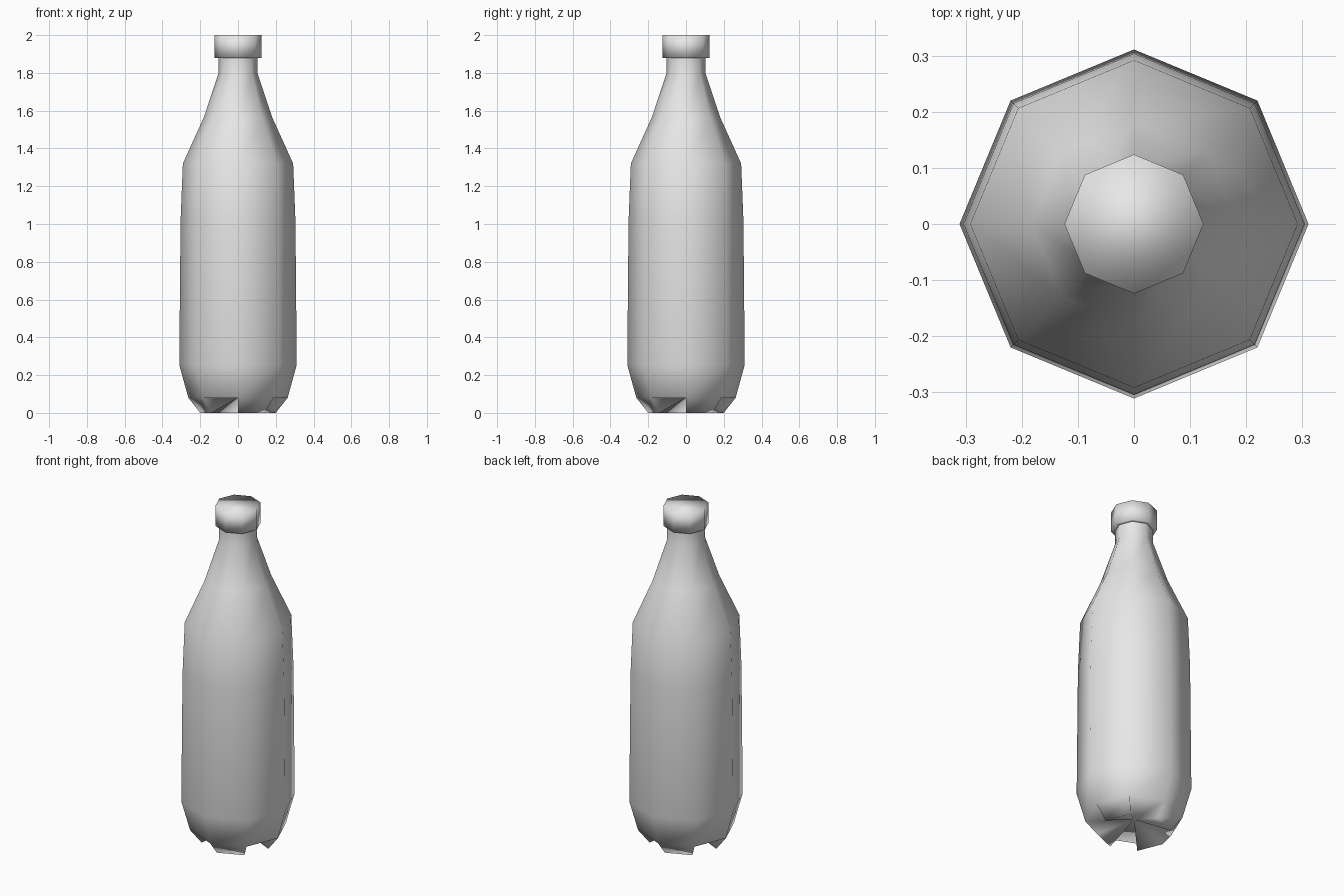
import bpy
import bmesh
import math

SIDES = 8

default_cube = bpy.data.objects.get("Cube")
if default_cube:
    bpy.data.objects.remove(default_cube, do_unlink=True)

grey = bpy.data.materials.new("light_grey")
grey.use_nodes = True
colour = (0.8, 0.8, 0.8, 1)
grey.diffuse_color = colour
grey.node_tree.nodes["Principled BSDF"].inputs["Base Color"].default_value = colour


def ring(bm, radius, z):
    """Octagonal ring of vertices with a corner on +x."""
    step = math.tau / SIDES
    return [bm.verts.new((radius * math.cos(i * step), radius * math.sin(i * step), z))
            for i in range(SIDES)]


def loft(bm, profile):
    """Skin rings of (radius, height) and return them."""
    rings = [ring(bm, r, z) for r, z in profile]
    for low, high in zip(rings, rings[1:]):
        for i in range(SIDES):
            j = (i + 1) % SIDES
            bm.faces.new((low[i], low[j], high[j], high[i]))
    return rings


def finish(bm, name):
    bmesh.ops.recalc_face_normals(bm, faces=bm.faces)
    for face in bm.faces:
        face.smooth = True
    mesh = bpy.data.meshes.new(name)
    bm.to_mesh(mesh)
    bm.free()
    mesh.materials.append(grey)
    obj = bpy.data.objects.new(name, mesh)
    bpy.context.collection.objects.link(obj)
    return obj


# Bottle body, shoulder and neck
bm = bmesh.new()
rings = loft(bm, [(0.263, 0.08), (0.311, 0.255), (0.304, 1.02), (0.292, 1.32),
                  (0.183, 1.56), (0.103, 1.8), (0.103, 1.88)])
base = rings[0]

# Four wedge feet alternating with open gaps around the base centre
centre = bm.verts.new((0, 0, 0.08))
toes = ring(bm, 0.2, 0)
for i in range(SIDES):
    j = (i + 1) % SIDES
    if i % 2 == 0:
        bm.faces.new((toes[i], toes[j], base[j], base[i]))
        bm.faces.new((toes[j], toes[i], centre))
        bm.faces.new((toes[i], base[i], centre))
        bm.faces.new((base[j], toes[j], centre))
    else:
        bm.faces.new((base[j], base[i], centre))
finish(bm, "bottle_body")

# Screw cap, with an open underside rim meeting the neck
bm = bmesh.new()
rings = loft(bm, [(0.103, 1.88), (0.124, 1.88), (0.124, 2.0)])
bm.faces.new(rings[-1])
finish(bm, "bottle_cap")
